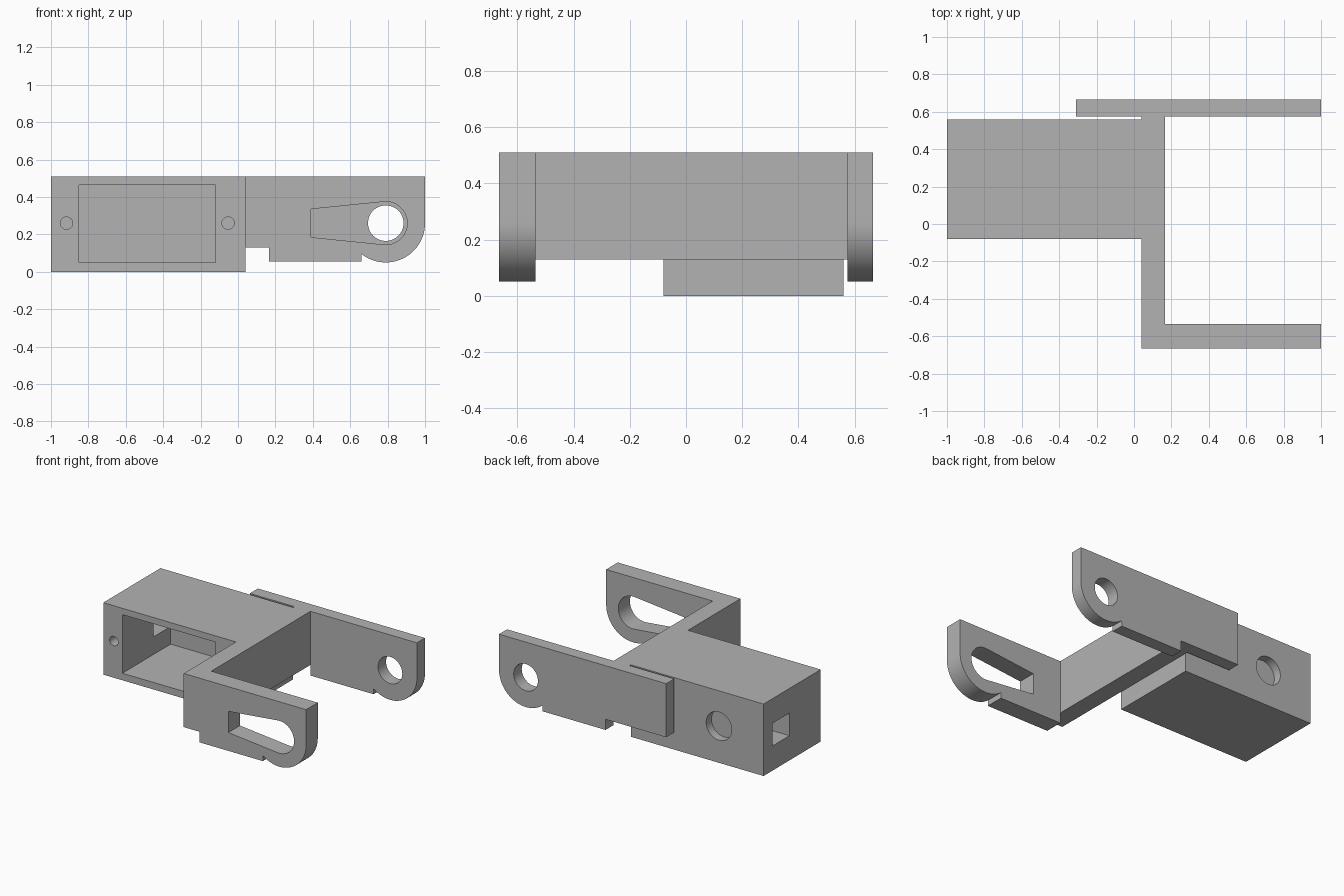
import bpy, bmesh, math
from mathutils import Vector

cube = bpy.data.objects.get("Cube")
if cube:
    bpy.data.objects.remove(cube, do_unlink=True)

gray = bpy.data.materials.new("plain gray")
gray.use_nodes = True
gray.diffuse_color = (0.45, 0.45, 0.45, 1)
gray.node_tree.nodes["Principled BSDF"].inputs["Base Color"].default_value = (0.45, 0.45, 0.45, 1)

TOP = 0.51
STEP = 0.13
PIVOT = (0.79, 0.26)


def prism(name, outline, y0, y1):
    """Extrude an x-z outline from y0 to y1."""
    bm = bmesh.new()
    face = bm.faces.new([bm.verts.new((x, y0, z)) for x, z in outline])
    grown = bmesh.ops.extrude_face_region(bm, geom=[face])["geom"]
    moved = [v for v in grown if isinstance(v, bmesh.types.BMVert)]
    bmesh.ops.translate(bm, verts=moved, vec=Vector((0, y1 - y0, 0)))
    bmesh.ops.recalc_face_normals(bm, faces=bm.faces)
    mesh = bpy.data.meshes.new(name)
    bm.to_mesh(mesh)
    bm.free()
    mesh.materials.append(gray)
    obj = bpy.data.objects.new(name, mesh)
    bpy.context.collection.objects.link(obj)
    return obj


def box(name, x0, x1, y0, y1, z0, z1):
    return prism(name, [(x0, z0), (x1, z0), (x1, z1), (x0, z1)], y0, y1)


def arc(center, r, start, end, n=32):
    angles = [math.radians(start + (end - start) * i / n) for i in range(n + 1)]
    return [(center[0] + r * math.cos(a), center[1] + r * math.sin(a)) for a in angles]


def drill(name, center, r, y0, y1):
    return prism(name, arc(center, r, 0, 360, 48)[:-1], y0, y1)


def combine(target, other, operation):
    """Boolean another part into the target, then discard that part."""
    other.hide_render = True
    mod = target.modifiers.new(operation.title(), "BOOLEAN")
    mod.operation = operation
    mod.solver = "EXACT"
    mod.object = other
    bpy.context.view_layer.objects.active = target
    bpy.ops.object.modifier_apply(modifier=mod.name)
    bpy.data.objects.remove(other, do_unlink=True)


def arm(name, x_start, y0, y1):
    """Side arm with a stepped underside and a rounded pivot end."""
    outline = [(x_start, TOP), (x_start, STEP), (0.165, STEP), (0.165, 0.055), (0.66, 0.055)]
    outline += arc(PIVOT, 0.21, 231.8, 360) + [(1.0, TOP)]
    return prism(name, outline, y0, y1)


# Housing with open pocket, cable window, screw holes and blind rear hole
housing = box("housing", -1, 0.04, -0.08, 0.56, 0, TOP)
cuts = [
    box("pocket", -0.85, -0.12, -0.2, 0.46, 0.05, 0.465),
    box("cable_window", -1.1, -0.8, 0.27, 0.46, 0.175, 0.335),
    drill("rear_hole", (-0.65, 0.26), 0.1, 0.5, 0.7),
]
cuts += [drill("screw_hole", (x, 0.26), 0.033, -0.2, 0.2) for x in (-0.917, -0.053)]
for cut in cuts:
    combine(housing, cut, "DIFFERENCE")

# Front arm with tapered slot
front_arm = arm("front_arm", 0.04, -0.665, -0.535)
slot = [(0.39, 0.335), (0.39, 0.185)] + arc(PIVOT, 0.115, -95, 95)
combine(front_arm, prism("slot", slot, -0.8, -0.4), "DIFFERENCE")

# Rear arm with round pivot hole
rear_arm = arm("rear_arm", -0.31, 0.575, 0.665)
combine(rear_arm, drill("pivot_hole", PIVOT, 0.095, 0.4, 0.8), "DIFFERENCE")

# Crossbar joins everything into one bracket
bracket = box("bracket", 0.04, 0.165, -0.6, 0.62, STEP, TOP)
for part in (front_arm, rear_arm, housing):
    combine(bracket, part, "UNION")

bpy.ops.object.select_all(action="DESELECT")
bracket.select_set(True)
bpy.context.view_layer.objects.active = bracket
bpy.ops.object.shade_smooth_by_angle(angle=math.radians(25))
